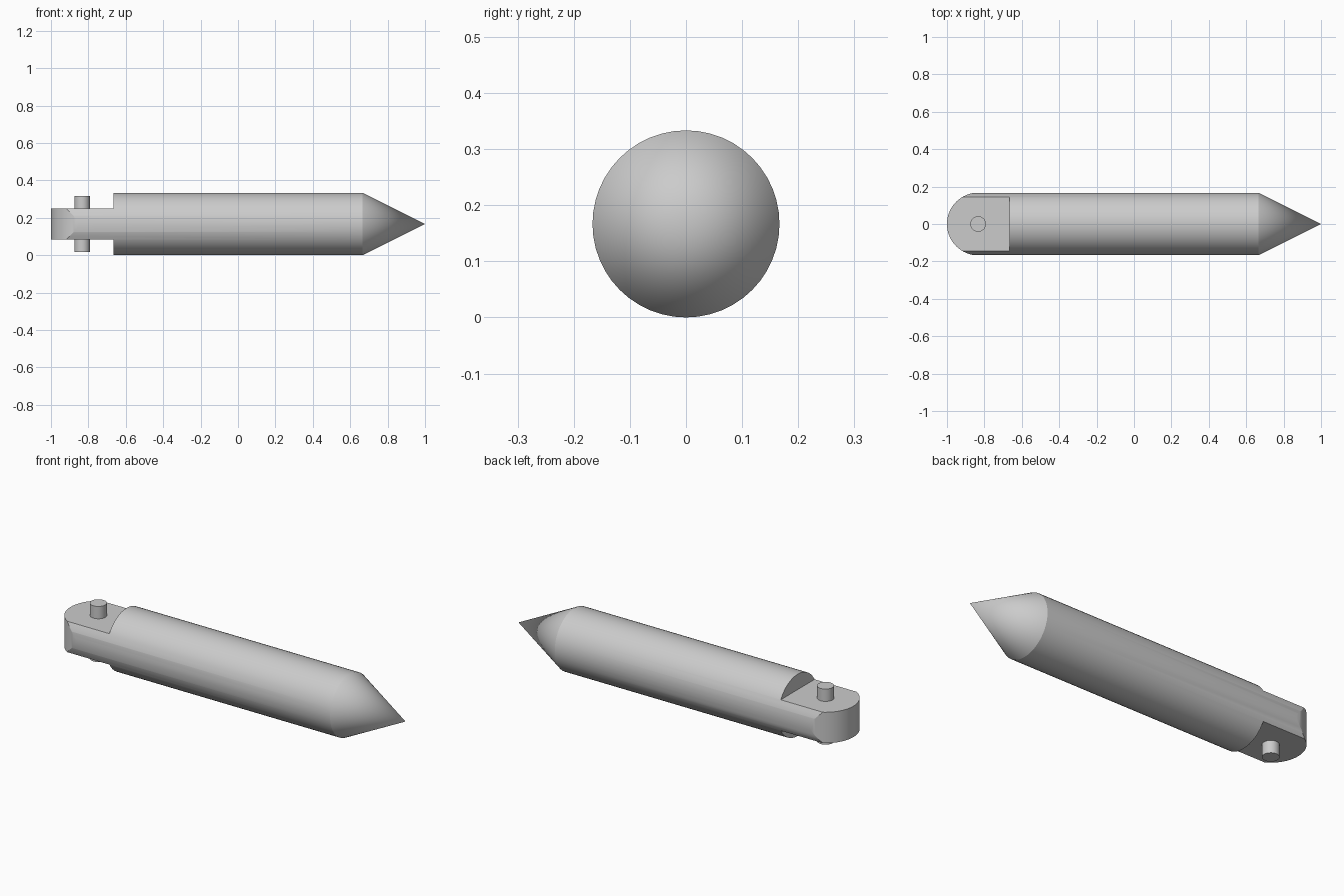
import bpy, bmesh, math
from mathutils import Matrix

if "Cube" in bpy.data.objects:
    bpy.data.objects.remove(bpy.data.objects["Cube"])

R = 1 / 6          # shaft radius and height of its axis
SHOULDER = -2 / 3  # where the flat tang begins
TANG_HALF = R / 2  # half the tang thickness

steel = bpy.data.materials.new("grey_steel")
steel.use_nodes = True
colour = (0.6, 0.6, 0.6, 1)
steel.diffuse_color = colour
steel.node_tree.nodes["Principled BSDF"].inputs["Base Color"].default_value = colour


def add_object(name, bm):
    bmesh.ops.recalc_face_normals(bm, faces=bm.faces)
    mesh = bpy.data.meshes.new(name)
    bm.to_mesh(mesh)
    bm.free()
    mesh.materials.append(steel)
    obj = bpy.data.objects.new(name, mesh)
    bpy.context.collection.objects.link(obj)
    return obj


def select(obj):
    bpy.ops.object.select_all(action='DESELECT')
    obj.select_set(True)
    bpy.context.view_layer.objects.active = obj


def cut(obj, cutter, operation):
    mod = obj.modifiers.new("cut", 'BOOLEAN')
    mod.operation, mod.solver, mod.object = operation, 'EXACT', cutter
    select(obj)
    bpy.ops.object.modifier_apply(modifier=mod.name)
    bpy.data.objects.remove(cutter)


# Shaft with conical point, lathed around the x axis
bm = bmesh.new()
profile = [(-1.05, 0), (-1.05, R), (2 / 3, R), (1, 0)]
verts = [bm.verts.new((x, 0, r)) for x, r in profile]
edges = [bm.edges.new(pair) for pair in zip(verts, verts[1:])]
bmesh.ops.spin(bm, geom=verts + edges, cent=(0, 0, 0), axis=(1, 0, 0),
               angle=math.tau, steps=48, use_duplicate=False)
bmesh.ops.remove_doubles(bm, verts=bm.verts, dist=1e-5)
bmesh.ops.translate(bm, verts=bm.verts, vec=(0, 0, R))
shaft = add_object("pointed_shaft", bm)

# Rounded plan outline for the tang end
bm = bmesh.new()
r = R + 0.001
outline = [(1.2, -0.3), (1.2, 0.3), (r - 1, 0.3)]
for i in range(33):
    a = math.pi * (0.5 + i / 32)
    outline.append((r - 1 + r * math.cos(a), r * math.sin(a)))
outline.append((r - 1, -0.3))
face = bm.faces.new([bm.verts.new((x, y, -0.2)) for x, y in outline])
top = bmesh.ops.extrude_face_region(bm, geom=[face])["geom"]
bmesh.ops.translate(bm, vec=(0, 0, 0.8),
                    verts=[v for v in top if isinstance(v, bmesh.types.BMVert)])
cut(shaft, add_object("outline_cutter", bm), 'INTERSECT')

# Flats above and below the tang
for side in (-1, 1):
    bm = bmesh.new()
    size = Matrix.Diagonal((1, 1, 0.4, 1))
    place = Matrix.Translation((SHOULDER - 0.5, 0, R + side * (TANG_HALF + 0.2)))
    bmesh.ops.create_cube(bm, size=1, matrix=place @ size)
    cut(shaft, add_object("flat_cutter", bm), 'DIFFERENCE')

# Cross pin through the tang
bm = bmesh.new()
bmesh.ops.create_cone(bm, cap_ends=True, segments=32, radius1=R / 4, radius2=R / 4,
                      depth=0.3, matrix=Matrix.Translation((R - 1, 0, R)))
pin = add_object("hinge_pin", bm)

for obj in (shaft, pin):
    select(obj)
    bpy.ops.object.shade_smooth_by_angle(angle=math.radians(20))
